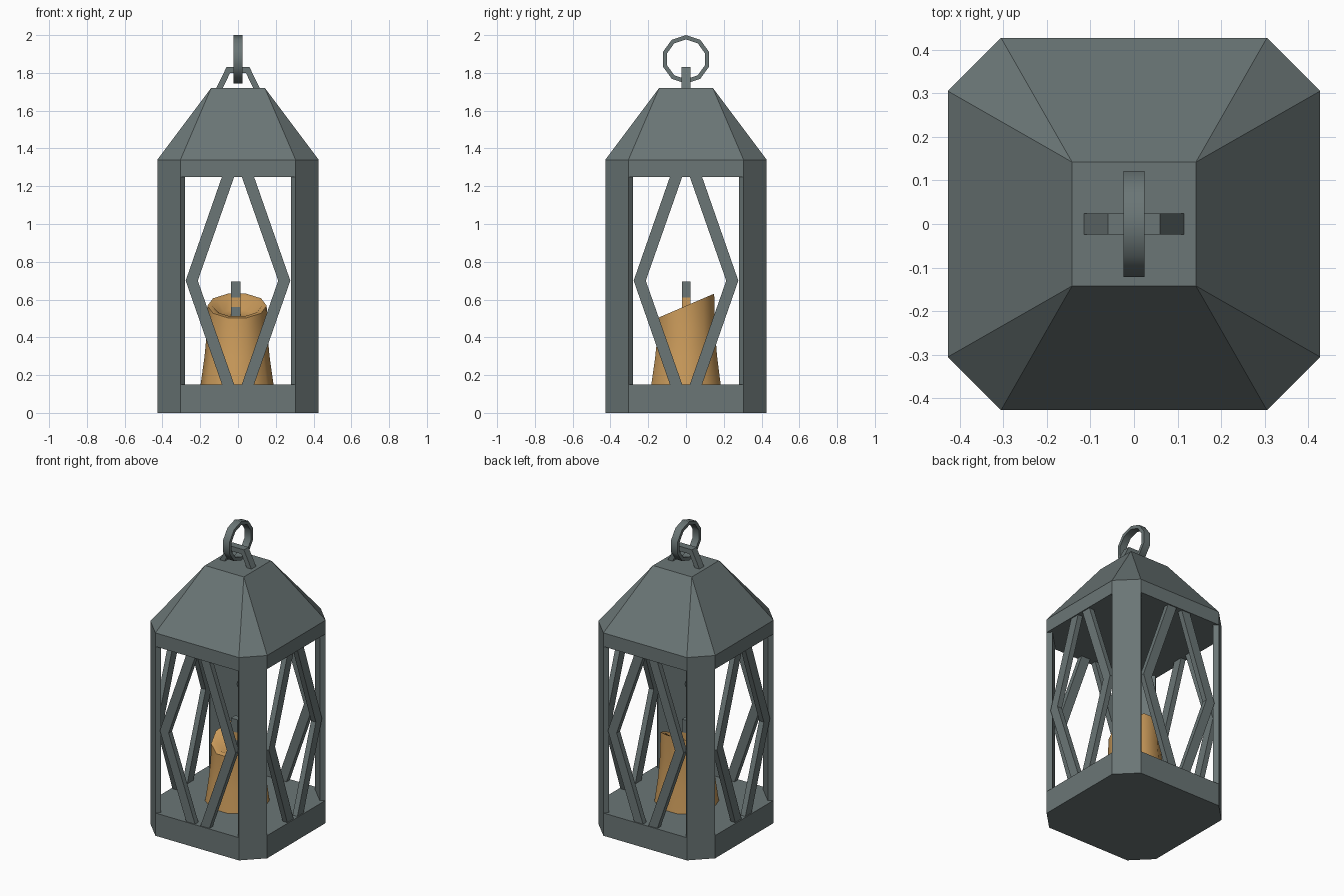
import bpy, bmesh, math
from mathutils import Vector, Matrix

if "Cube" in bpy.data.objects:
    bpy.data.objects.remove(bpy.data.objects["Cube"])


def material(name, rgb):
    m = bpy.data.materials.new(name)
    m.diffuse_color = (*rgb, 1)
    m.use_nodes = True
    m.node_tree.nodes["Principled BSDF"].inputs["Base Color"].default_value = m.diffuse_color
    return m


METAL = material("grey_metal", (0.145, 0.18, 0.18))
WAX = material("tan_wax", (0.60, 0.33, 0.105))


def finish(name, bm, mats, smooth=None):
    bmesh.ops.recalc_face_normals(bm, faces=bm.faces[:])
    me = bpy.data.meshes.new(name)
    bm.to_mesh(me)
    bm.free()
    ob = bpy.data.objects.new(name, me)
    bpy.context.collection.objects.link(ob)
    for m in mats:
        me.materials.append(m)
    if smooth:
        bpy.ops.object.select_all(action='DESELECT')
        ob.select_set(True)
        bpy.context.view_layer.objects.active = ob
        bpy.ops.object.shade_smooth_by_angle(angle=math.radians(smooth))
    return ob


def prism(bm, pts, vec):
    """Extrude a closed outline of 3D points along vec."""
    vec = Vector(vec)
    a = [bm.verts.new(p) for p in pts]
    b = [bm.verts.new(Vector(p) + vec) for p in pts]
    n = len(pts)
    bm.faces.new(a)
    bm.faces.new(b[::-1])
    for i in range(n):
        bm.faces.new((a[i], a[(i + 1) % n], b[(i + 1) % n], b[i]))


H, C = 0.427, 0.305          # half width, chamfer start
OCT = [(-C, -H), (C, -H), (H, -C), (H, C), (C, H), (-C, H), (-H, C), (-H, -C)]

# base and top band
for name, z0, z1 in (("base", 0, 0.15), ("top_band", 1.25, 1.34)):
    bm = bmesh.new()
    prism(bm, [(x, y, z0) for x, y in OCT], (0, 0, z1 - z0))
    finish(name, bm, [METAL])

# roof: chamfered square narrowing to a square cap
bm = bmesh.new()
T = 0.142
low = [bm.verts.new((x, y, 1.34)) for x, y in OCT]
top = [bm.verts.new((x * T, y * T, 1.72)) for x, y in ((-1, -1), (1, -1), (1, 1), (-1, 1))]
bm.faces.new(low)
bm.faces.new(top)
for i in range(4):
    j = (i + 1) % 4
    bm.faces.new((low[2 * i], low[2 * i + 1], top[j], top[i]))
    bm.faces.new((low[2 * i + 1], low[(2 * i + 2) % 8], top[j]))
finish("roof", bm, [METAL])

# four corner posts and four diamond lattices
d = 0.025
for k in range(4):
    rot = Matrix.Rotation(k * math.pi / 2, 4, 'Z')
    bm = bmesh.new()
    prism(bm, [(C, -H, 0.15), (H, -C, 0.15), (H - d, -C + d, 0.15), (C - d, -H + d, 0.15)], (0, 0, 1.10))
    bm.transform(rot)
    finish(f"corner_post_{k + 1}", bm, [METAL])

    bm = bmesh.new()
    for s in (-1, 1):
        outline = [(0.085, 0.15), (0.277, 0.70), (0.085, 1.25), (0.02, 1.25), (0.213, 0.70), (0.02, 0.15)]
        prism(bm, [(s * x, -0.42, z) for x, z in outline], (0, 0.035, 0))
    bm.transform(rot)
    finish(f"diamond_lattice_{k + 1}", bm, [METAL])

# hanging bracket
bm = bmesh.new()
arch = [(-0.115, 1.72), (-0.06, 1.832), (0.06, 1.832), (0.115, 1.72),
        (0.08, 1.72), (0.042, 1.80), (-0.042, 1.80), (-0.08, 1.72)]
prism(bm, [(x, -0.024, z) for x, z in arch], (0, 0.048, 0))
finish("bracket", bm, [METAL])

# ten-sided hanging ring
bm = bmesh.new()
loops = []
for i in range(10):
    a = math.pi / 2 + i * math.tau / 10
    loops.append([bm.verts.new((x, r * math.cos(a), 1.872 + r * math.sin(a)))
                  for x, r in ((-0.024, 0.128), (0.024, 0.128), (0.024, 0.105), (-0.024, 0.105))])
for i in range(10):
    p, q = loops[i], loops[(i + 1) % 10]
    for j in range(4):
        bm.faces.new((p[j], p[(j + 1) % 4], q[(j + 1) % 4], q[j]))
finish("ring", bm, [METAL], 40)

# candle: flared body, slanted rim, sunken top
bm = bmesh.new()
profile = [(0.193, 0.15, 0), (0.172, 0.30, 0.05), (0.16, 0.43, 0.2),
           (0.157, 0.567, 0.43), (0.13, 0.565, 0.43), (0.085, 0.52, 0.3)]
N = 10
rings = []
for r, z, slope in profile:
    ring = []
    for i in range(N):
        a = (i + 0.5) * math.tau / N + math.pi / 2
        y = r * math.sin(a)
        ring.append(bm.verts.new((r * math.cos(a) - 0.005, y, z + slope * y)))
    rings.append(ring)
for p, q in zip(rings, rings[1:]):
    for i in range(N):
        bm.faces.new((p[i], p[(i + 1) % N], q[(i + 1) % N], q[i]))
bm.faces.new(rings[0])
bm.faces.new(rings[-1])
finish("candle", bm, [WAX], 45)

# wick with a wax-coloured middle band
bm = bmesh.new()
levels = [0.50, 0.56, 0.61, 0.695]
sq = [(-0.037, -0.022), (0.012, -0.022), (0.012, 0.025), (-0.037, 0.025)]
rows = [[bm.verts.new((x, y, z)) for x, y in sq] for z in levels]
bm.faces.new(rows[0])
bm.faces.new(rows[-1])
for n, (p, q) in enumerate(zip(rows, rows[1:])):
    for i in range(4):
        f = bm.faces.new((p[i], p[(i + 1) % 4], q[(i + 1) % 4], q[i]))
        f.material_index = 1 if n == 1 else 0
finish("wick", bm, [METAL, WAX])
